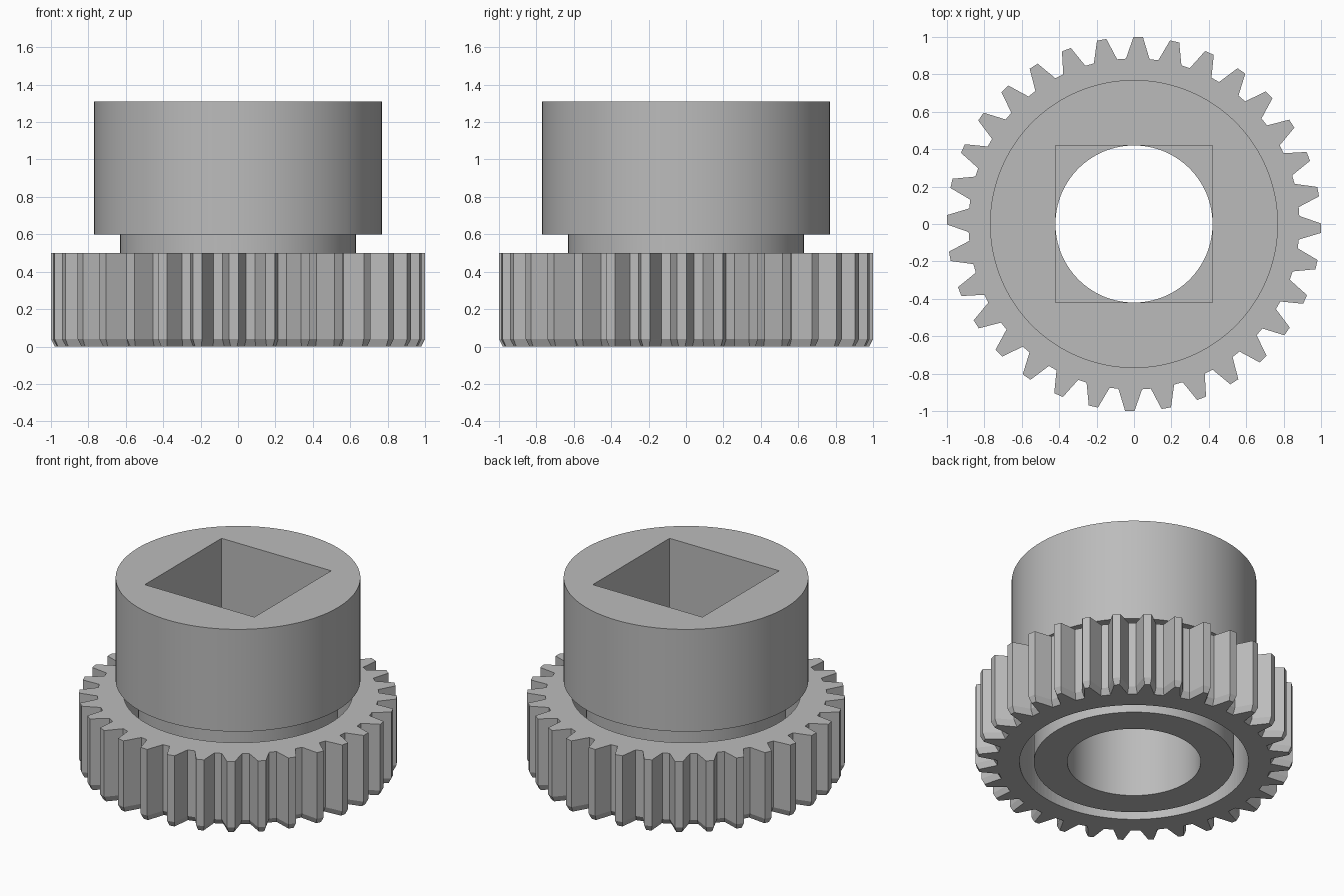
import bpy, bmesh
from math import sin, cos, radians, tau

cube = bpy.data.objects.get("Cube")
if cube:
    bpy.data.objects.remove(cube, do_unlink=True)

grey = bpy.data.materials.new("plain grey")
grey.use_nodes = True
COLOUR = (0.5, 0.5, 0.5, 1)
grey.diffuse_color = COLOUR
grey.node_tree.nodes["Principled BSDF"].inputs["Base Color"].default_value = COLOUR

SEGMENTS = 128
TEETH = 32
ANGLES = [tau * i / SEGMENTS for i in range(SEGMENTS)]


def circle(r, z, angles=ANGLES):
    return [(r * cos(a), r * sin(a), z) for a in angles]


def square(half, z):
    points = []
    for a in ANGLES:
        k = half / max(abs(cos(a)), abs(sin(a)))
        points.append((k * cos(a), k * sin(a), z))
    return points


def loft(name, loops):
    """Join matching loops with quads, the last one back to the first."""
    bm = bmesh.new()
    rings = [[bm.verts.new(p) for p in loop] for loop in loops]
    for low, high in zip(rings, rings[1:] + rings[:1]):
        for i in range(len(low)):
            j = (i + 1) % len(low)
            bm.faces.new((low[i], low[j], high[j], high[i]))
    bmesh.ops.recalc_face_normals(bm, faces=bm.faces)
    mesh = bpy.data.meshes.new(name)
    bm.to_mesh(mesh)
    bm.free()
    mesh.materials.append(grey)
    obj = bpy.data.objects.new(name, mesh)
    bpy.context.collection.objects.link(obj)
    return obj


# Hub: sleeve, wide collar, square socket above a round bore
hub = loft("socket_hub", [
    circle(0.42, 0), circle(0.63, 0), circle(0.63, 0.6),
    circle(0.77, 0.6), circle(0.77, 1.31),
    square(0.421, 1.31), square(0.421, 0.6), circle(0.42, 0.6),
])
bpy.context.view_layer.objects.active = hub
hub.select_set(True)
bpy.ops.object.shade_smooth_by_angle(angle=radians(30))
hub.select_set(False)


# Gear ring: loose around the sleeve, teeth bevelled at the bottom
def tooth_angles(root_half, tip_half):
    return [radians(-1.3 + 360 / TEETH * t + d) for t in range(TEETH)
            for d in (-root_half, -tip_half, tip_half, root_half)]


def teeth(root_r, tip_r, root_half, tip_half, z):
    radii = (root_r, tip_r, tip_r, root_r)
    return [(radii[i % 4] * cos(a), radii[i % 4] * sin(a), z)
            for i, a in enumerate(tooth_angles(root_half, tip_half))]


bore = tooth_angles(4.1, 1.45)
loft("gear_ring", [
    teeth(0.86, 0.98, 3.6, 1.0, 0),
    teeth(0.885, 1.0, 4.1, 1.45, 0.04),
    teeth(0.885, 1.0, 4.1, 1.45, 0.5),
    circle(0.72, 0.5, bore), circle(0.72, 0, bore),
])
